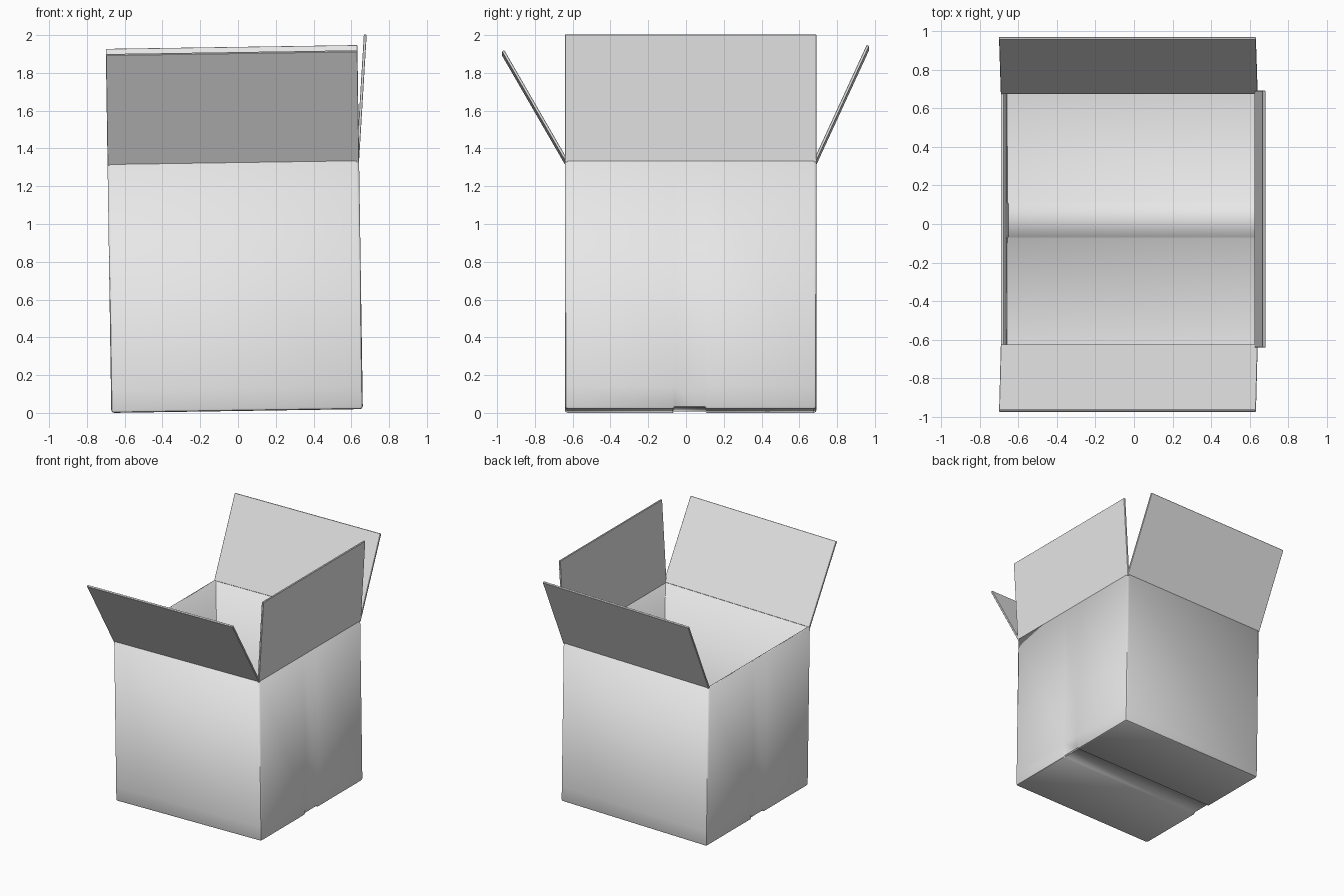
import bpy, bmesh
from math import radians
from mathutils import Matrix, Vector

cube = bpy.data.objects.get("Cube")
if cube:
    bpy.data.objects.remove(cube, do_unlink=True)

HALF, HEIGHT, FLAP, THICK = 0.666, 1.315, 0.668, 0.015
# The whole carton leans slightly, resting on its lower left edge
PLACE = (Matrix.Translation((-0.671, 0.025, 0))
         @ Matrix.Rotation(radians(-0.86), 4, 'Y')
         @ Matrix.Translation((HALF, 0, 0)))

grey = bpy.data.materials.new("carton grey")
grey.use_nodes = True
grey.diffuse_color = (0.8, 0.8, 0.8, 1)
grey.node_tree.nodes["Principled BSDF"].inputs["Base Color"].default_value = (0.8, 0.8, 0.8, 1)


def finish(bm, name, matrix):
    """Turn a bmesh into a placed, coloured and shaded object."""
    bmesh.ops.recalc_face_normals(bm, faces=bm.faces)
    mesh = bpy.data.meshes.new(name)
    bm.to_mesh(mesh)
    bm.free()
    mesh.materials.append(grey)
    obj = bpy.data.objects.new(name, mesh)
    obj.matrix_world = matrix
    bpy.context.collection.objects.link(obj)
    bpy.ops.object.select_all(action='DESELECT')
    obj.select_set(True)
    bpy.context.view_layer.objects.active = obj
    return obj


def block(size, centre):
    bm = bmesh.new()
    bmesh.ops.create_cube(bm, size=1)
    bmesh.ops.scale(bm, vec=size, verts=bm.verts)
    bmesh.ops.translate(bm, vec=centre, verts=bm.verts)
    return bm


# Carton body: open box with softened corners
bm = block((2 * HALF, 2 * HALF, HEIGHT), (0, 0, HEIGHT / 2))
top = [f for f in bm.faces if f.normal.z > 0.9]
bmesh.ops.delete(bm, geom=top, context='FACES_ONLY')
folds = [e for e in bm.edges if not e.is_boundary]
bmesh.ops.bevel(bm, geom=folds, offset=0.015, segments=2, affect='EDGES', profile=0.5)

# Shallow taped seam across the base, fading out up both side walls
cuts = [((0, y, 0), (0, 1, 0)) for y in (-0.095, -0.085, 0.075, 0.085)]
cuts.append(((0, 0, 0.12), (0, 0, 1)))
for point, normal in cuts:
    bmesh.ops.bisect_plane(bm, geom=bm.verts[:] + bm.edges[:] + bm.faces[:],
                           plane_co=point, plane_no=normal)
for v in bm.verts:
    if -0.09 < v.co.y < 0.08 and v.co.z < 0.1:
        if v.co.z < 0.012:
            v.co.z += 0.008
        if abs(v.co.x) > HALF - 0.012:
            v.co.x -= 0.007 if v.co.x > 0 else -0.007
body = finish(bm, "carton_body", PLACE)
wall = body.modifiers.new("wall thickness", 'SOLIDIFY')
wall.thickness = THICK
wall.offset = -1
bpy.ops.object.shade_smooth_by_angle(angle=radians(40))

# Open flaps, hinged on the rim: name, turn around z, outward lean
for name, turn, lean in (("front_flap", 0, 30),
                         ("left_flap", 90, 4.3),
                         ("back_flap", 180, 24.7)):
    bm = block((2 * HALF, THICK, FLAP + 0.008), (0, THICK / 2, FLAP / 2 - 0.004))
    bmesh.ops.bevel(bm, geom=bm.edges[:], offset=0.002, segments=1, affect='EDGES')
    hinge = (PLACE @ Matrix.Rotation(radians(turn), 4, 'Z')
             @ Matrix.Translation(Vector((0, -HALF, HEIGHT)))
             @ Matrix.Rotation(radians(lean), 4, 'X'))
    finish(bm, name, hinge)
